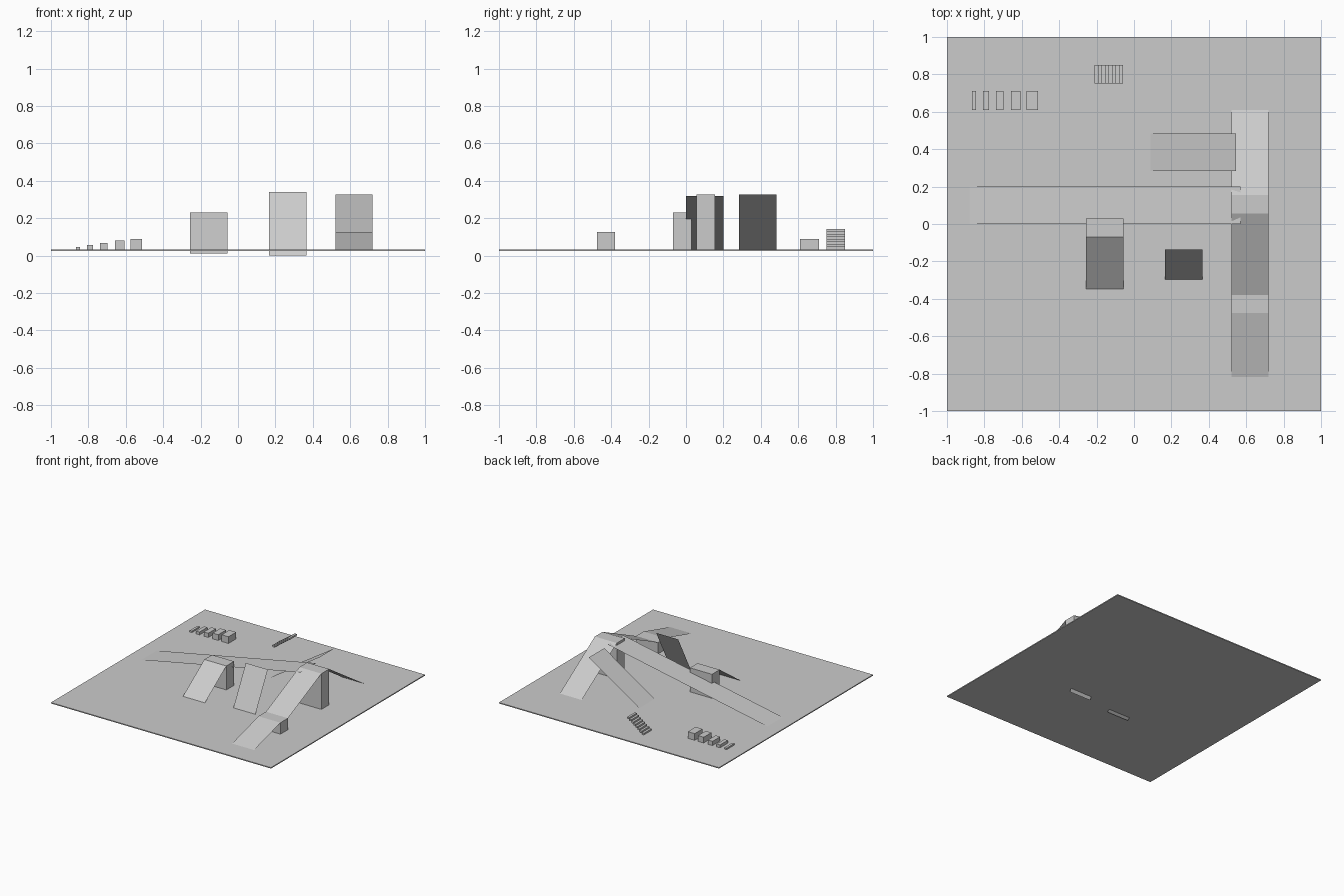
import bpy

cube = bpy.data.objects.get("Cube")
if cube:
    bpy.data.objects.remove(cube, do_unlink=True)

# One plain grey for everything
grey = bpy.data.materials.new("concrete grey")
grey.use_nodes = True
colour = (0.6, 0.6, 0.6, 1)
grey.diffuse_color = colour
grey.node_tree.nodes["Principled BSDF"].inputs["Base Color"].default_value = colour

GROUND = 0.033


def add_mesh(name, verts, faces):
    mesh = bpy.data.meshes.new(name)
    mesh.from_pydata(verts, [], faces)
    mesh.materials.append(grey)
    obj = bpy.data.objects.new(name, mesh)
    bpy.context.collection.objects.link(obj)
    return obj


def box(name, xs, ys, zs):
    verts = [(x, y, z) for x in xs for y in ys for z in zs]
    faces = [(0, 1, 3, 2), (4, 6, 7, 5), (0, 4, 5, 1),
             (2, 3, 7, 6), (0, 2, 6, 4), (1, 5, 7, 3)]
    return add_mesh(name, verts, faces)


def ramp_y(name, xs, start, end):
    """Flat sheet running along y; start and end are (y, z)."""
    verts = [(xs[0], *start), (xs[1], *start), (xs[1], *end), (xs[0], *end)]
    return add_mesh(name, verts, [(0, 1, 2, 3)])


def ramp_x(name, ys, start, end):
    """Flat sheet running along x; start and end are (x, z)."""
    verts = [(x, y, z) for (x, z), y in
             ((start, ys[0]), (end, ys[0]), (end, ys[1]), (start, ys[1]))]
    return add_mesh(name, verts, [(0, 1, 2, 3)])


# Ground slab
box("ground", (-1, 1), (-1, 1), (0.025, GROUND))

# Long course of ramps over a low and a tall block
lane = (0.52, 0.72)
ramp_y("lower_ramp", lane, (-0.83, 0.03), (-0.477, 0.127))
box("low_block", lane, (-0.477, -0.38), (GROUND, 0.127))
ramp_y("middle_ramp", lane, (-0.38, 0.127), (0.055, 0.327))
box("tall_block", lane, (0.055, 0.155), (GROUND, 0.327))
ramp_y("far_ramp", lane, (0.155, 0.327), (0.615, 0.03))

# Single block with its own ramp
side = (-0.257, -0.057)
box("side_block", side, (-0.07, 0.03), (GROUND, 0.23))
ramp_y("side_ramp", side, (-0.38, 0.01), (-0.07, 0.23))

# Steep free-standing board
ramp_y("steep_board", (0.167, 0.367), (-0.315, 0.0), (-0.137, 0.34))

# Ramps rising towards the tall block
ramp_x("long_ramp", (0.0, 0.2), (-0.9, 0.029), (0.57, 0.318))
ramp_x("short_ramp", (0.283, 0.483), (0.08, 0.028), (0.545, 0.327))

# Row of hurdles growing in width and height
hurdles = [(-0.866, 0.046), (-0.807, 0.057), (-0.738, 0.068),
           (-0.658, 0.08), (-0.576, 0.088)]
for i, (x, top) in enumerate(hurdles):
    width = 0.02 + 0.0105 * i
    box(f"hurdle_{i + 1}", (x, x + width), (0.61, 0.71), (GROUND, top))

# Open staircase of floating treads
count, run, rise = 8, 0.019, 0.0135
for i in range(count):
    x, z = -0.212 + run * i, GROUND + rise * i
    box(f"stair_tread_{i + 1}", (x, x + run), (0.752, 0.85), (z, z + rise))
